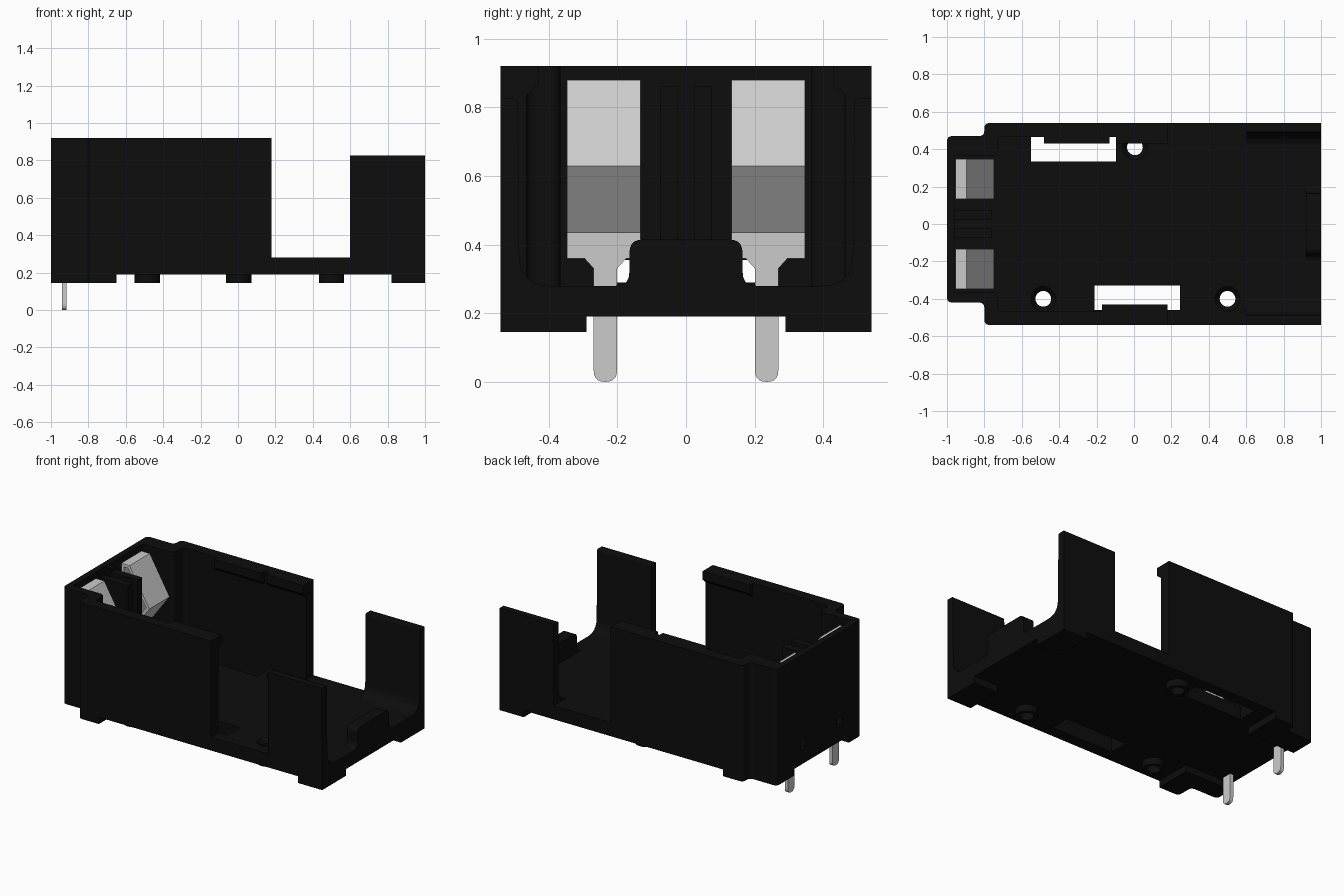
import bpy, bmesh, math
from mathutils import Vector

old = bpy.data.objects.get("Cube")
if old:
    bpy.data.objects.remove(old, do_unlink=True)


def material(name, rgb, rough):
    m = bpy.data.materials.new(name)
    m.use_nodes = True
    m.diffuse_color = (*rgb, 1)
    b = m.node_tree.nodes["Principled BSDF"]
    b.inputs["Base Color"].default_value = (*rgb, 1)
    b.inputs["Roughness"].default_value = rough
    return m


BLACK = material("black plastic", (0.004, 0.004, 0.004), 0.6)
METAL = material("plated metal", (0.6, 0.6, 0.6), 0.4)


def rounded(points, steps=5):
    """Outline from (u, v, corner radius) points."""
    out, n = [], len(points)
    for i, (u, v, r) in enumerate(points):
        p = Vector((u, v))
        if r == 0:
            out.append(p)
            continue
        a = p + (Vector(points[i - 1][:2]) - p).normalized() * r
        b = p + (Vector(points[(i + 1) % n][:2]) - p).normalized() * r
        for k in range(steps + 1):
            t = k / steps
            w = 0.83 * t * (1 - t)  # weighted curve close to an arc
            out.append(((1 - t) ** 2 * a + 2 * t * (1 - t) * p + t * t * b) if w >= 0 else p)
    return out


def link(name, bm, mat):
    bmesh.ops.recalc_face_normals(bm, faces=bm.faces)
    me = bpy.data.meshes.new(name)
    bm.to_mesh(me)
    bm.free()
    me.materials.append(mat)
    ob = bpy.data.objects.new(name, me)
    bpy.context.collection.objects.link(ob)
    return ob


def prism(name, points, lo, hi, axis="z", mat=BLACK):
    """Extrude an outline of (u, v, radius) along an axis."""
    place = {"z": lambda u, v, w: (u, v, w),
             "y": lambda u, v, w: (u, w, v),
             "x": lambda u, v, w: (w, u, v)}[axis]
    bm = bmesh.new()
    face = bm.faces.new([bm.verts.new(place(p.x, p.y, lo)) for p in rounded(points)])
    top = bmesh.ops.extrude_face_region(bm, geom=[face])["geom"]
    shift = Vector(place(0, 0, hi - lo))
    bmesh.ops.translate(bm, vec=shift, verts=[g for g in top if isinstance(g, bmesh.types.BMVert)])
    return link(name, bm, mat)


def box(name, x, y, z, mat=BLACK):
    pts = [(x[0], y[0], 0), (x[1], y[0], 0), (x[1], y[1], 0), (x[0], y[1], 0)]
    return prism(name, pts, z[0], z[1], "z", mat)


def cone(name, x, y, z0, z1, r0, r1):
    bm = bmesh.new()
    bmesh.ops.create_cone(bm, cap_ends=True, segments=32, radius1=r0, radius2=r1, depth=z1 - z0)
    bmesh.ops.translate(bm, vec=(x, y, (z0 + z1) / 2), verts=bm.verts)
    return link(name, bm, BLACK)


def bake(ob):
    """Replace the mesh with its modified result."""
    me = bpy.data.meshes.new_from_object(ob.evaluated_get(bpy.context.evaluated_depsgraph_get()))
    ob.modifiers.clear()
    ob.data = me


def cut(ob, cutters):
    for c in cutters:
        c.hide_render = True
        m = ob.modifiers.new("cut", "BOOLEAN")
        m.operation, m.solver, m.object = "DIFFERENCE", "EXACT", c
    bake(ob)
    for c in cutters:
        bpy.data.objects.remove(c, do_unlink=True)


SCREWS = [(-0.485, -0.40), (0.005, 0.41), (0.5, -0.40)]
FLOOR, UNDER, FOOT, TOP = 0.28, 0.19, 0.145, 0.92

# Floor plate with a narrower neck at the contact end
plate = prism("floor_plate", [
    (-1, -0.42, 0.03), (-0.8, -0.42, 0.03), (-0.8, -0.54, 0.03), (1, -0.54, 0),
    (1, 0.54, 0), (-0.8, 0.54, 0.03), (-0.8, 0.47, 0.03), (-1, 0.47, 0.03)], UNDER, FLOOR)
cutters = [box("window_cut", (-0.55, -0.095), (0.335, 0.465), (0.1, 0.4)),
           box("window_cut", (-0.21, 0.245), (-0.46, -0.33), (0.1, 0.4))]
for x, y in SCREWS:
    cutters.append(cone("screw_cut", x, y, 0.1, 0.4, 0.042, 0.042))
    cutters.append(cone("countersink_cut", x, y, 0.25, 0.29, 0.04, 0.075))
cut(plate, cutters)

# Screw bosses under the floor
for x, y in SCREWS:
    boss = cone("screw_boss", x, y, FOOT, UNDER, 0.068, 0.068)
    cut(boss, [cone("screw_cut", x, y, 0.1, 0.4, 0.042, 0.042)])

# Corner feet
for s, neck in ((-1, 0.42), (1, 0.47)):
    box("foot_open_end", (0.82, 1), sorted((s * 0.29, s * 0.54)), (FOOT, UNDER))
    prism("foot_contact_end", [
        (-1, s * 0.29, 0), (-0.65, s * 0.29, 0), (-0.65, s * 0.54, 0),
        (-0.8, s * 0.54, 0.03), (-0.8, s * neck, 0.03), (-1, s * neck, 0.03)], FOOT, UNDER)

# Tall wall wrapping around the contact end
shell = prism("tall_wall", [
    (-1, -0.42, 0.03), (-0.8, -0.42, 0.03), (-0.8, -0.54, 0.03), (0.18, -0.54, 0),
    (0.18, -0.465, 0), (-0.73, -0.465, 0.03), (-0.73, -0.365, 0.03), (-0.96, -0.365, 0),
    (-0.96, 0.365, 0), (-0.73, 0.365, 0.03), (-0.73, 0.465, 0.03), (0.18, 0.465, 0),
    (0.18, 0.54, 0), (-0.8, 0.54, 0.03), (-0.8, 0.47, 0.03), (-1, 0.47, 0.03)], FLOOR, TOP)
cut(shell, [box("vent_cut", (-1.1, -0.9), sorted((s * 0.165, s * 0.215)), (0.29, 0.355))
            for s in (-1, 1)])

# Retaining lips along the tops of the tall walls
for s, x0, x1 in ((1, -0.48, -0.13), (1, -0.095, 0.18), (-1, -0.17, 0.18)):
    prism("retaining_lip", [(s * 0.47, 0.83, 0), (s * 0.43, 0.865, 0),
                            (s * 0.43, TOP, 0), (s * 0.47, TOP, 0)], x0, x1, "x")

# Short walls at the open end, filleted into the floor
for s in (-1, 1):
    prism("short_wall", [(s * 0.54, FLOOR, 0), (s * 0.54, 0.825, 0), (s * 0.49, 0.825, 0.01),
                         (s * 0.485, FLOOR, 0.09), (s * 0.39, FLOOR, 0)], 0.6, 1, "x")

# Rounded stop at the open end
prism("end_stop", [(-0.23, FLOOR, 0), (-0.165, FLOOR, 0.04), (-0.165, 0.415, 0.04),
                   (0.165, 0.415, 0.04), (0.165, FLOOR, 0.04), (0.23, FLOOR, 0)], 0.92, 1, "x")

# Ribs between the contacts
for s in (-1, 1):
    box("divider_rib", (-0.96, -0.76), sorted((s * 0.025, s * 0.075)), (FLOOR, 0.86))

# Spring contacts with solder pins
path = [(-0.93, 0.36), (-0.93, 0.44), (-0.945, 0.87), (-0.90, 0.87), (-0.76, 0.63), (-0.90, 0.44)]
for s in (-1, 1):
    yc = s * 0.24
    bm = bmesh.new()
    rows = [[bm.verts.new((x, yc + d, z)) for d in (-0.107, 0.107)] for x, z in path]
    for a, b in zip(rows, rows[1:]):
        bm.faces.new((a[0], a[1], b[1], b[0]))
    spring = link("spring_contact", bm, METAL)
    solid = spring.modifiers.new("thickness", "SOLIDIFY")
    solid.thickness, solid.offset, solid.use_even_offset = 0.02, 0, True
    bake(spring)
    y = s * 0.235
    prism("solder_pin", [(y - 0.034, 0, 0.033), (y + 0.034, 0, 0.033),
                         (y + 0.034, 0.33, 0), (y + 0.07, 0.37, 0),
                         (y - 0.07, 0.37, 0), (y - 0.034, 0.33, 0)], -0.942, -0.918, "x", METAL)
